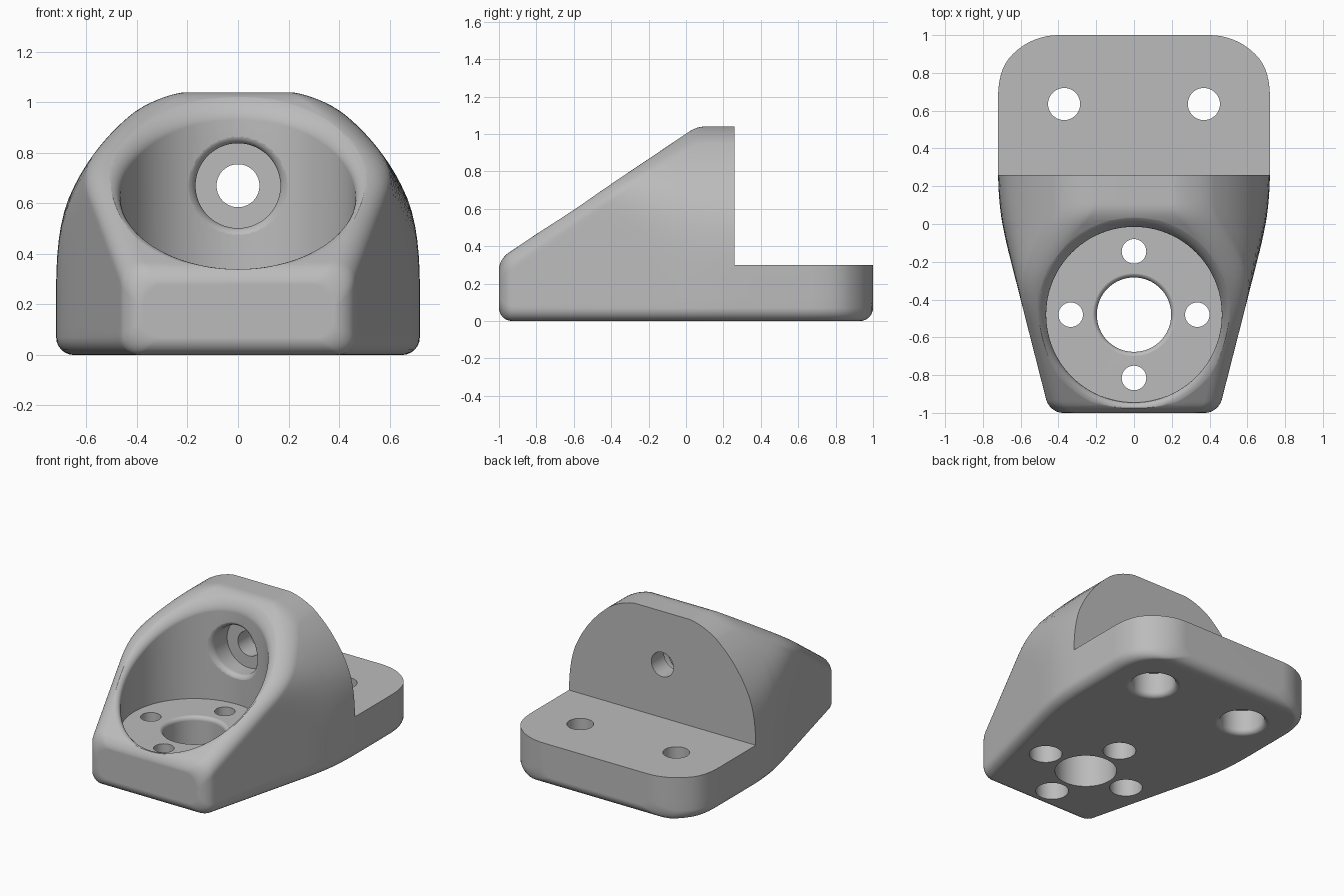
import bpy, bmesh
from math import sin, cos, pi, sqrt
from mathutils import Matrix

if "Cube" in bpy.data.objects:
    bpy.data.objects.remove(bpy.data.objects["Cube"])

grey = bpy.data.materials.new("light_grey")
grey.use_nodes = True
grey.diffuse_color = (0.5, 0.5, 0.5, 1)
grey.node_tree.nodes["Principled BSDF"].inputs["Base Color"].default_value = (0.5, 0.5, 0.5, 1)

FLOOR, TOP, STEP_Y = 0.30, 1.04, 0.26
POCKET_Y, POCKET_R, RIM = -0.48, 0.465, 0.06
EDGE = 0.07


def ease(t, r):
    """Inset of a round of radius r at distance t from the edge."""
    t = min(max(t, 0), r)
    return r - sqrt(max(r * r - (r - t) ** 2, 0))


def soft_min(a, b, k):
    return min(a, b) - max(k - abs(a - b), 0) ** 2 / (4 * k)


def slope(y):
    return soft_min(0.33 + 0.671 * (y + 1), TOP, 0.03)


def plan(y):
    """Half width seen from above."""
    w = soft_min(0.702 + 0.255 * y, 0.74, 0.04)
    return w - ease(y + 1, EDGE) - ease(1 - y, 0.34)


def arch(z):
    """Half width seen from the front."""
    r = 0.87
    return 0.74 - r + sqrt(r * r - max(z - 0.28, 0) ** 2)


def link_mesh(name, bm):
    bmesh.ops.recalc_face_normals(bm, faces=bm.faces)
    mesh = bpy.data.meshes.new(name)
    bm.to_mesh(mesh)
    bm.free()
    mesh.materials.append(grey)
    obj = bpy.data.objects.new(name, mesh)
    bpy.context.collection.objects.link(obj)
    return obj


def loft(name, rings, matrix=Matrix()):
    """Skin closed rings of points and cap both ends."""
    bm = bmesh.new()
    rows = [[bm.verts.new(matrix @ Matrix.Translation(p).to_translation()) for p in ring] for ring in rings]
    n = len(rows[0])
    for a, b in zip(rows, rows[1:]):
        for i in range(n):
            j = (i + 1) % n
            bm.faces.new((a[i], a[j], b[j], b[i]))
    bm.faces.new(rows[0])
    bm.faces.new(rows[-1])
    return link_mesh(name, bm)


def section(y):
    """Cross-section of the bracket at depth y."""
    z0 = ease(y + 1, EDGE) + ease(1 - y, EDGE)
    h = slope(y) - ease(y + 1, 0.05)
    r = 0.09
    low = [z0 + EDGE * (1 - cos(pi / 2 * i / 6)) for i in range(6)]
    a, b = z0 + EDGE, h - r
    mid = [a + (b - a) * i / 16 for i in range(16)]
    high = [b + r * sin(pi / 2 * i / 8) for i in range(9)]
    half = []
    for z in low + mid + high:
        x = soft_min(arch(z), plan(y), 0.08)
        half.append((x - ease(z - z0, EDGE) - ease(h - z, r), y, z))
    return half + [(-x, y, z) for x, y, z in reversed(half)]


# Bracket body: rounded front, sloped wedge, rounded back corners
ys = [-1 + EDGE * (1 - cos(pi / 2 * i / 7)) for i in range(8)]
ys += [-0.93 + 0.93 * i / 20 for i in range(1, 21)]
ys += [0.02 * i for i in range(1, 15)]
ys += [0.4, 0.55]
ys += [0.66 + 0.34 * sin(pi / 2 * i / 16) for i in range(17)]
body = loft("angle_bracket", [section(y) for y in ys])


def cut(cutter):
    mod = body.modifiers.new("cut", "BOOLEAN")
    mod.operation = "DIFFERENCE"
    mod.solver = "EXACT"
    mod.object = cutter
    bpy.context.view_layer.objects.active = body
    bpy.ops.object.modifier_apply(modifier=mod.name)
    bpy.data.objects.remove(cutter)


def round_cutter(profile, matrix, n=64):
    """Turned cutter; each height is a number or a function of the local point."""
    rings = []
    for r, height in profile:
        ring = []
        for i in range(n):
            u, v = r * cos(2 * pi * i / n), r * sin(2 * pi * i / n)
            ring.append((u, v, height(u, v) if callable(height) else height))
        rings.append(ring)
    cut(loft("cutter", rings, matrix))


def flare(r, f, surface, steps=7):
    """Rounded rim that follows a surface."""
    out = []
    for i in range(steps + 1):
        a = pi / 2 * i / steps
        drop = f * (1 - sin(a)) - 0.001
        out.append((r + f * (1 - cos(a)), lambda u, v, d=drop: surface(u, v) - d))
    return out


# Step behind the wedge
bm = bmesh.new()
bmesh.ops.create_cube(bm, size=2, matrix=Matrix.Translation((0, STEP_Y + 1, FLOOR + 1)))
cut(link_mesh("step_cutter", bm))

# Round pocket with a soft rim on the slope
rim = flare(POCKET_R, RIM, lambda u, v: slope(v + POCKET_Y))
round_cutter([(POCKET_R, FLOOR)] + rim + [(POCKET_R + RIM, 1.5)],
             Matrix.Translation((0, POCKET_Y, 0)), 96)

# Central floor hole
rim = flare(0.197, 0.03, lambda u, v: FLOOR)
round_cutter([(0.197, -0.1)] + rim + [(0.227, 0.4)], Matrix.Translation((0, POCKET_Y, 0)))

# Four small floor holes, counterbored from below
for i in range(4):
    a = pi / 2 * i
    round_cutter([(0.105, -0.1), (0.105, 0.17), (0.065, 0.17), (0.065, 0.4)],
                 Matrix.Translation((0.335 * cos(a), POCKET_Y + 0.335 * sin(a), 0)), 40)

# Two mounting holes in the back plate, with rounded counterbores below
for side in (-1, 1):
    mouth = [(0.14 + ease(z, 0.035), z) for z in (0.035 * (1 - cos(pi / 2 * i / 6)) for i in range(7))]
    round_cutter([(0.175, -0.1)] + mouth + [(0.14, 0.17), (0.085, 0.17), (0.085, 0.4)],
                 Matrix.Translation((side * 0.37, 0.635, 0)), 48)

# Counterbored bolt hole through the upright wall
rim = flare(0.168, 0.035, lambda u, v: -POCKET_Y - sqrt(POCKET_R ** 2 - u * u))
round_cutter([(0.085, -0.4), (0.085, -0.12), (0.168, -0.12)] + rim + [(0.203, 0.3)],
             Matrix.Translation((0, 0, 0.67)) @ Matrix.Rotation(pi / 2, 4, "X"))

# Smooth shading with crisp edges
bpy.ops.object.select_all(action="DESELECT")
body.select_set(True)
bpy.context.view_layer.objects.active = body
bpy.ops.object.shade_smooth_by_angle(angle=pi / 6)
weighted = body.modifiers.new("weighted_normals", "WEIGHTED_NORMAL")
weighted.keep_sharp = True
